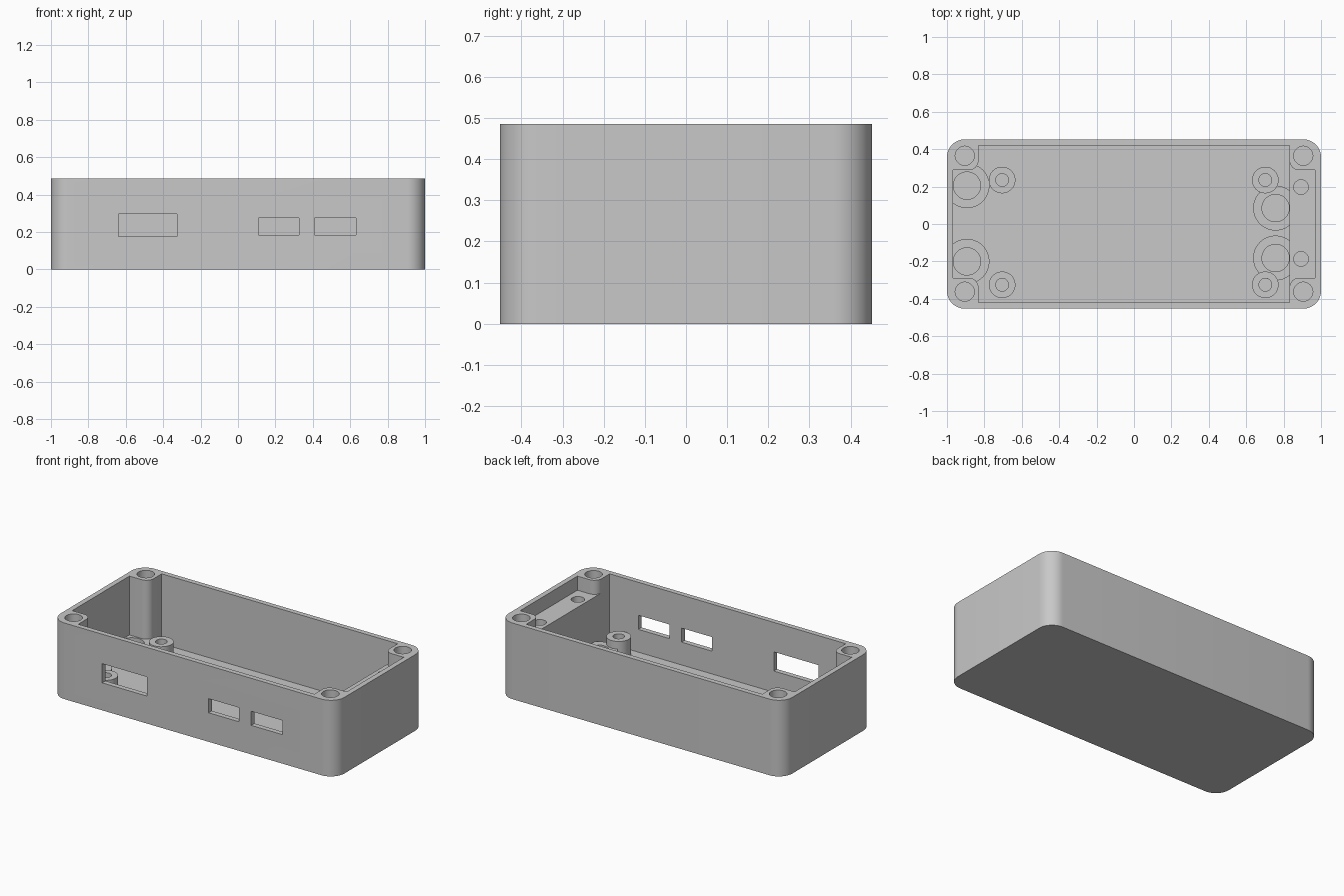
import bpy
import bmesh
from math import pi, radians, sin, cos
from mathutils import Vector

HEIGHT = 0.485
FLOOR = 0.04
SHELF = 0.395
ABOVE = 0.6

cube = bpy.data.objects.get("Cube")
if cube:
    bpy.data.objects.remove(cube, do_unlink=True)

grey = bpy.data.materials.new("matte grey plastic")
grey.use_nodes = True
GREY = (0.58, 0.58, 0.58, 1)
grey.diffuse_color = GREY
grey.node_tree.nodes["Principled BSDF"].inputs["Base Color"].default_value = GREY


def rounded(points, steps=12):
    """Outline from (x, y, radius) corners, each replaced by a fillet arc."""
    out = []
    for i, (x, y, r) in enumerate(points):
        p = Vector((x, y))
        if not r:
            out.append(p)
            continue
        a = (Vector(points[i - 1][:2]) - p).normalized()
        b = (Vector(points[(i + 1) % len(points)][:2]) - p).normalized()
        for k in range(steps + 1):
            t = k / steps * pi / 2
            out.append(p + (a * (1 - sin(t)) + b * (1 - cos(t))) * r)
    return out


def prism(name, outline, z0, z1):
    bm = bmesh.new()
    face = bm.faces.new([bm.verts.new((p[0], p[1], z0)) for p in outline])
    top = bmesh.ops.extrude_face_region(bm, geom=[face])["geom"]
    bmesh.ops.translate(bm, vec=(0, 0, z1 - z0),
                        verts=[g for g in top if isinstance(g, bmesh.types.BMVert)])
    bmesh.ops.recalc_face_normals(bm, faces=bm.faces)
    mesh = bpy.data.meshes.new(name)
    bm.to_mesh(mesh)
    bm.free()
    mesh.materials.append(grey)
    obj = bpy.data.objects.new(name, mesh)
    bpy.context.collection.objects.link(obj)
    return obj


def disc(name, x, y, r, z0, z1, sides=48):
    angles = [2 * pi * i / sides for i in range(sides)]
    return prism(name, [(x + r * cos(a), y + r * sin(a)) for a in angles], z0, z1)


def box(name, x0, x1, y0, y1, z0, z1):
    return prism(name, [(x0, y0), (x1, y0), (x1, y1), (x0, y1)], z0, z1)


def boolean(obj, tool, operation="DIFFERENCE", keep=False):
    mod = obj.modifiers.new("boolean", "BOOLEAN")
    mod.object, mod.operation, mod.solver = tool, operation, "EXACT"
    bpy.context.view_layer.objects.active = obj
    bpy.ops.object.modifier_apply(modifier=mod.name)
    if not keep:
        bpy.data.objects.remove(tool, do_unlink=True)


def finish(obj):
    bpy.ops.object.select_all(action="DESELECT")
    obj.select_set(True)
    bpy.context.view_layer.objects.active = obj
    bpy.ops.object.shade_smooth_by_angle(angle=radians(30))


# Outer shell
W, D, R = 1.0, 0.4525, 0.095
body = prism("enclosure_body", rounded([(-W, -D, R), (W, -D, R), (W, D, R), (-W, D, R)]), 0, HEIGHT)

# Cavity: main bay plus an end pocket between the screw bosses
IX, IY, PX, PY, BR = 0.832, 0.42, 0.967, 0.288, 0.05
cavity = prism("cavity_cutter", rounded([
    (IX, -IY, 0), (IX, IY, 0), (-IX, IY, 0), (-IX, PY, BR),
    (-PX, PY, 0), (-PX, -PY, 0), (-IX, -PY, BR), (-IX, -IY, 0)]), FLOOR, ABOVE)
boolean(body, cavity, keep=True)

# Raised shelf at the right-hand end
boolean(body, prism("shelf_cutter", rounded([
    (0.7, -IY, 0), (IX, -IY, 0), (IX, -PY, BR), (PX, -PY, 0),
    (PX, PY, 0), (IX, PY, BR), (IX, IY, 0), (0.7, IY, 0)]), SHELF, ABOVE))

# Corner screw holes and shelf holes
for x in (-0.905, 0.905):
    for y in (-0.362, 0.365):
        boolean(body, disc("screw_hole", x, y, 0.051, 0.16, ABOVE))
for y in (-0.187, 0.197):
    boolean(body, disc("shelf_hole", 0.893, y, 0.039, 0.2, ABOVE))

# Port openings in the front wall
for x0, x1, z0, z1 in ((-0.64, -0.325, 0.175, 0.297),
                       (0.11, 0.325, 0.185, 0.275), (0.41, 0.63, 0.185, 0.275)):
    boolean(body, box("port_cutter", x0, x1, -0.6, -0.4, z0, z1))
finish(body)

# Low ring seats on the floor, trimmed to the cavity
for name, x, y in (("back_left_end", -0.893, 0.205), ("front_left_end", -0.893, -0.2),
                   ("back_right_end", 0.757, 0.085), ("front_right_end", 0.757, -0.182)):
    ring = disc("ring_seat_" + name, x, y, 0.12, FLOOR, 0.11)
    boolean(ring, disc("ring_hole", x, y, 0.073, 0, ABOVE))
    boolean(ring, cavity, "INTERSECT", keep=True)
    finish(ring)
bpy.data.objects.remove(cavity, do_unlink=True)

# Board standoffs with screw holes
for x in (-0.705, 0.702):
    for y in (-0.325, 0.235):
        side = ("front" if y < 0 else "back") + ("_left" if x < 0 else "_right")
        post = disc("standoff_" + side + "_end", x, y, 0.071, FLOOR, 0.158)
        boolean(post, disc("standoff_hole", x, y, 0.034, 0, ABOVE))
        finish(post)
